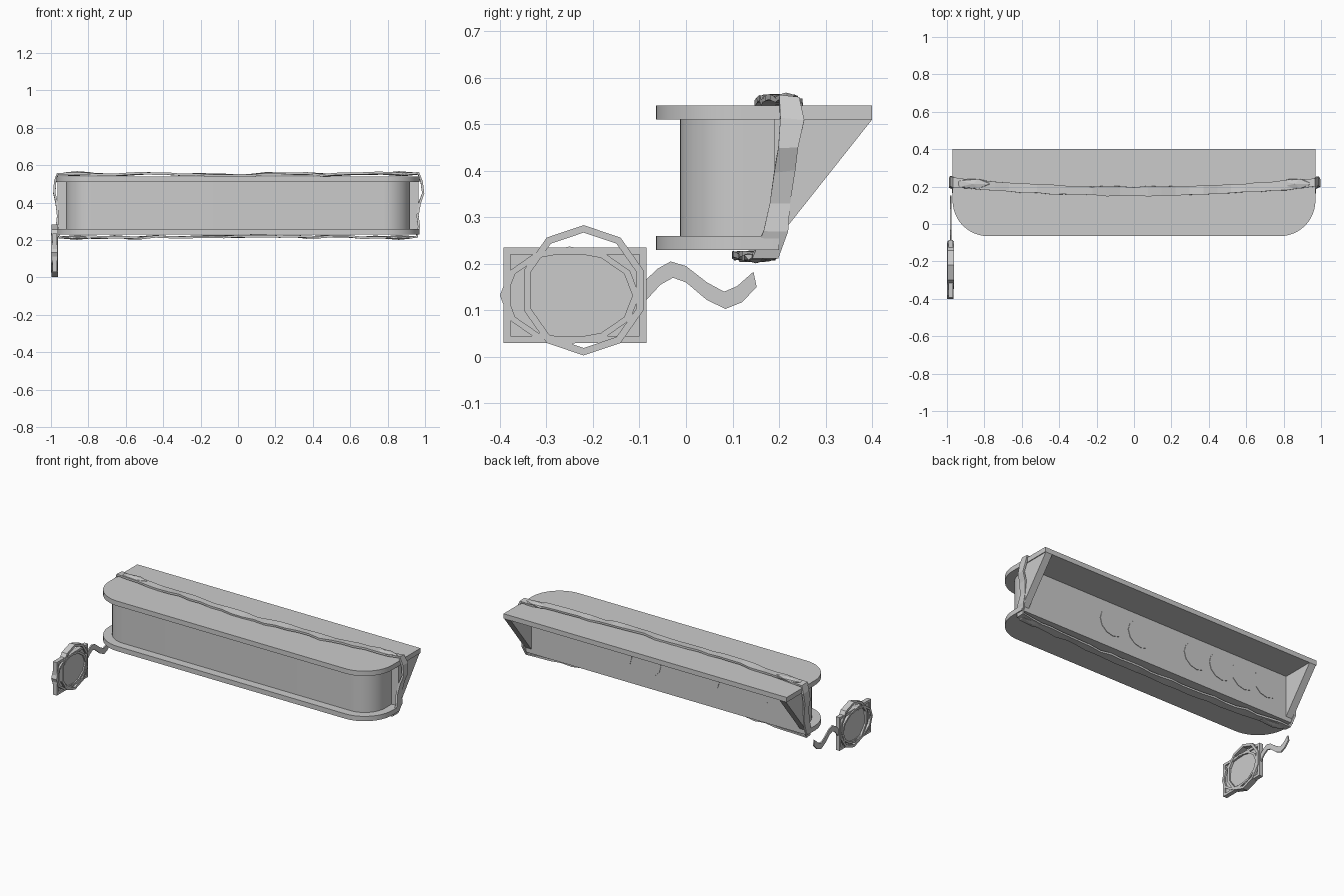
import bpy, bmesh, math, random
from mathutils import Vector

if "Cube" in bpy.data.objects:
    bpy.data.objects.remove(bpy.data.objects["Cube"])

random.seed(4)


def mesh_object(name, verts, faces, smooth=False):
    me = bpy.data.meshes.new(name)
    me.from_pydata(verts, [], faces)
    bm = bmesh.new()
    bm.from_mesh(me)
    bmesh.ops.recalc_face_normals(bm, faces=bm.faces)
    bm.to_mesh(me)
    bm.free()
    ob = bpy.data.objects.new(name, me)
    bpy.context.collection.objects.link(ob)
    if smooth:
        bpy.context.view_layer.objects.active = ob
        ob.select_set(True)
        bpy.ops.object.shade_smooth_by_angle(angle=math.radians(35))
        ob.select_set(False)
    return ob


def prism(name, outline, lo, hi, axis='Z', smooth=False):
    """Extrude a 2D outline along z (outline is x,y) or along x (outline is y,z)."""
    n = len(outline)
    put = (lambda p, h: (p[0], p[1], h)) if axis == 'Z' else (lambda p, h: (h, p[0], p[1]))
    verts = [put(p, lo) for p in outline] + [put(p, hi) for p in outline]
    faces = [list(range(n)), list(range(n, 2 * n))]
    faces += [(i, (i + 1) % n, n + (i + 1) % n, n + i) for i in range(n)]
    return mesh_object(name, verts, faces, smooth)


def rounded_front(half_w, front, back, r, seg=12):
    right = [(half_w - r + r * math.cos(a), front + r + r * math.sin(a))
             for a in [-math.pi / 2 + math.pi / 2 * i / seg for i in range(seg + 1)]]
    right.append((half_w, back))
    return right + [(-x, y) for x, y in reversed(right)]


def ellipse(cy, cz, ry, rz, n, turn=0.0):
    return [(cy + ry * math.cos(turn + 2 * math.pi * i / n),
             cz + rz * math.sin(turn + 2 * math.pi * i / n)) for i in range(n)]


def frame(name, outer, inner, lo, hi):
    """Flat ring along x between two matching outlines in y,z."""
    n = len(outer)
    verts = [(x, *p) for x in (lo, hi) for loop in (outer, inner) for p in loop]
    faces = []
    for i in range(n):
        j = (i + 1) % n
        for a, b in ((0, 1), (1, 3), (3, 2), (2, 0)):
            faces.append((a * n + i, a * n + j, b * n + j, b * n + i))
    return mesh_object(name, verts, faces)


def rect(y0, y1, z0, z1):
    return [(y0, z0), (y1, z0), (y1, z1), (y0, z1)]


# Body between the two plates
prism("top_plate", rounded_front(0.97, -0.065, 0.4, 0.19), 0.51, 0.54, smooth=True)
prism("bottom_plate", rounded_front(0.97, -0.065, 0.2, 0.19), 0.23, 0.26, smooth=True)
prism("body", rounded_front(0.92, -0.013, 0.2, 0.14), 0.26, 0.51, smooth=True)

# Triangular brackets under the overhang at both ends
for side, s in (("left", -1), ("right", 1)):
    prism(f"bracket_{side}", [(0.19, 0.245), (0.4, 0.51), (0.19, 0.51)],
          s * 0.92, s * 0.965, axis='X')

# Shallow discs on the back wall
for i, (x, z) in enumerate([(-0.78, 0.41), (-0.62, 0.40), (-0.46, 0.40),
                            (-0.28, 0.40), (0.12, 0.39), (0.32, 0.39)]):
    pts = ellipse(x, z, 0.09, 0.085, 12)
    verts = [(a, y, b) for y in (0.195, 0.203) for a, b in pts]
    faces = [range(12), range(12, 24)] + [(k, (k + 1) % 12, 12 + (k + 1) % 12, 12 + k)
                                          for k in range(12)]
    mesh_object(f"back_disc_{i}", verts, [list(f) for f in faces])

# Crumpled band wrapped round the whole body
path = []
N = 26
for i in range(N + 1):                      # along the top
    x = -0.965 + 1.93 * i / N
    path.append((x, 0.175 + 0.05 * x * x, 0.548 + 0.006 * abs(x) + random.uniform(-.004, .006)))
for z, x in ((0.51, 0.982), (0.45, 0.99), (0.40, 0.972), (0.33, 0.96), (0.27, 0.968)):
    path.append((x, 0.185 + 0.05 * (z - 0.215) / 0.34, z))
for i in range(N + 1):                      # along the underside
    x = 0.955 - 1.91 * i / N
    path.append((x, 0.125 + 0.05 * x * x, 0.219 - 0.004 * abs(x) + random.uniform(-.005, .004)))
for z, x in ((0.27, -0.968), (0.33, -0.962), (0.40, -0.97), (0.45, -0.982), (0.51, -0.978)):
    path.append((x, 0.185 + 0.05 * (z - 0.215) / 0.34, z))
verts = []
for x, y, z in path:
    w = random.uniform(0.021, 0.028)
    tilt = random.uniform(-0.003, 0.003)
    verts += [(x, y - w, z - tilt), (x, y + w, z + tilt)]
n = len(path)
band = mesh_object("wrapped_band", verts,
                   [(2 * i, 2 * i + 1, (2 * i + 3) % (2 * n), (2 * i + 2) % (2 * n))
                    for i in range(n)])
mod = band.modifiers.new("thickness", 'SOLIDIFY')
mod.thickness = 0.012
mod.offset = 0

# Bunched folds of the band at its four corners
for s in (-1, 1):
    for tag, y, z in (("upper", 0.215, 0.555), ("lower", 0.15, 0.214)):
        bm = bmesh.new()
        bmesh.ops.create_icosphere(bm, subdivisions=1, radius=1)
        for v in bm.verts:
            v.co = Vector((s * 0.86 + v.co.x * 0.10, y + v.co.y * 0.03, z + v.co.z * 0.013))
        me = bpy.data.meshes.new("fold")
        bm.to_mesh(me)
        bm.free()
        ob = bpy.data.objects.new(f"band_fold_{tag}_{'right' if s > 0 else 'left'}", me)
        bpy.context.collection.objects.link(ob)

# Hanging tag: panel, square frame and two faceted rings
prism("tag_panel", rect(-0.385, -0.09, 0.035, 0.23), -0.985, -0.975, axis='X')
frame("tag_frame", rect(-0.392, -0.085, 0.03, 0.235), rect(-0.377, -0.1, 0.045, 0.22),
      -0.993, -0.967)
prism("tag_disc", ellipse(-0.225, 0.13, 0.118, 0.09, 12), -0.988, -0.972, axis='X')
up = math.pi / 2
frame("tag_ring_round", ellipse(-0.22, 0.143, 0.135, 0.14, 10, up),
      ellipse(-0.22, 0.143, 0.12, 0.124, 10, up), -0.998, -0.962)
frame("tag_ring_wide", ellipse(-0.25, 0.132, 0.15, 0.105, 12),
      ellipse(-0.25, 0.132, 0.135, 0.093, 12), -1.0, -0.964)

# Wavy strap leading from the tag to the body
upper = [(-0.087, 0.165), (-0.06, 0.19), (-0.033, 0.205), (0.0, 0.195), (0.045, 0.16),
         (0.082, 0.14), (0.11, 0.152), (0.145, 0.183)]
lower = [(-0.087, 0.12), (-0.055, 0.155), (-0.028, 0.17), (0.0, 0.16), (0.045, 0.122),
         (0.085, 0.103), (0.12, 0.117), (0.152, 0.15)]
verts = [(x, *p) for x in (-0.984, -0.976) for p in upper + lower]
faces = []
for k in (0, 16):
    faces += [(k + i, k + i + 1, k + i + 9, k + i + 8) for i in range(7)]
for k in (0, 8):
    faces += [(k + i, k + i + 1, k + i + 17, k + i + 16) for i in range(7)]
faces += [(0, 8, 24, 16), (7, 15, 31, 23)]
mesh_object("tag_strap", verts, faces)
